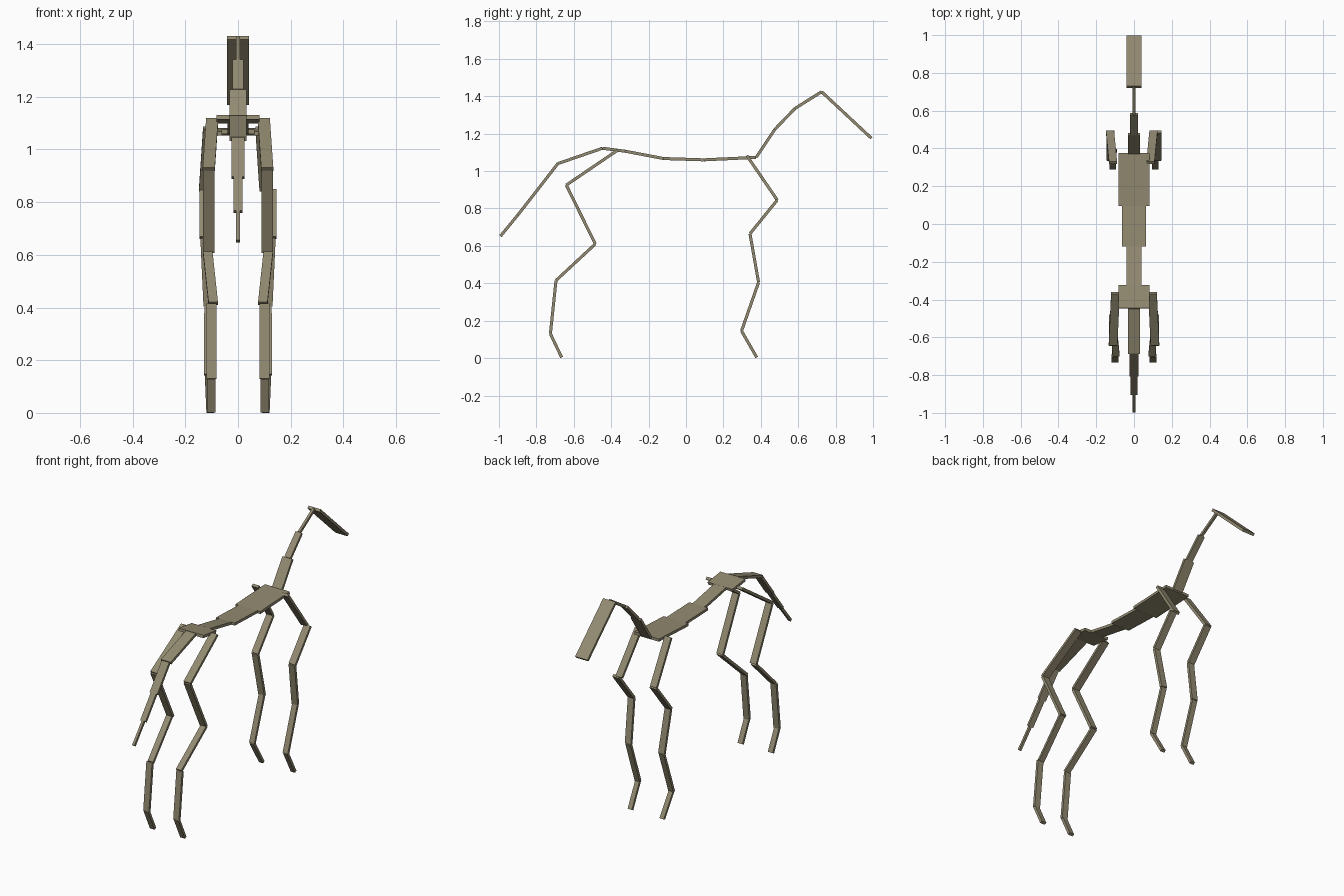
import bpy
from mathutils import Vector

if "Cube" in bpy.data.objects:
    bpy.data.objects.remove(bpy.data.objects["Cube"])

mat = bpy.data.materials.new("olive_bone")
mat.use_nodes = True
color = (0.29, 0.255, 0.165, 1)
mat.diffuse_color = color
mat.node_tree.nodes["Principled BSDF"].inputs["Base Color"].default_value = color

THICK = 0.016
QUADS = [(0, 1, 2, 3), (7, 6, 5, 4), (0, 4, 5, 1), (1, 5, 6, 2), (2, 6, 7, 3), (3, 7, 4, 0)]


def board(name, a, b, width):
    """Flat plank from a to b, its width along x."""
    a, b = Vector(a), Vector(b)
    d = b - a
    normal = Vector((0, -d.z, d.y)).normalized() * THICK / 2
    side = Vector((width / 2, 0, 0))
    verts = [p + side * s + normal * t for p in (a, b)
             for s, t in ((-1, -1), (1, -1), (1, 1), (-1, 1))]
    mesh = bpy.data.meshes.new(name)
    mesh.from_pydata(verts, [], QUADS)
    # consistent outward faces
    import bmesh
    bm = bmesh.new()
    bm.from_mesh(mesh)
    bmesh.ops.recalc_face_normals(bm, faces=bm.faces)
    bm.to_mesh(mesh)
    bm.free()
    mesh.materials.append(mat)
    obj = bpy.data.objects.new(name, mesh)
    bpy.context.collection.objects.link(obj)


# Spine from tail tip to head: name, end (y, z), width
start = (-0.992, 0.652)
spine = [
    ("tail_tip", (-0.9, 0.764), 0.015),
    ("tail_middle", (-0.8, 0.892), 0.035),
    ("tail_base", (-0.685, 1.04), 0.05),
    ("rump", (-0.447, 1.122), 0.066),
    ("pelvis", (-0.325, 1.106), 0.165),
    ("loin", (-0.12, 1.067), 0.08),
    ("back", (0.095, 1.06), 0.125),
    ("chest", (0.375, 1.073), 0.165),
    ("neck_base", (0.475, 1.223), 0.065),
    ("neck_middle", (0.583, 1.335), 0.04),
    ("neck_top", (0.725, 1.424), 0.015),
    ("head", (0.992, 1.175), 0.082),
]
for name, end, width in spine:
    board(name, (0, *start), (0, *end), width)
    start = end

# Legs: name, x at start, x at end, end (y, z), width
hind = [
    ("hip", 0.098, 0.111, (-0.64, 0.925), 0.046),
    ("thigh", 0.111, 0.111, (-0.485, 0.61), 0.042),
    ("shin", 0.115, 0.094, (-0.695, 0.415), 0.036),
    ("cannon", 0.1, 0.1, (-0.725, 0.13), 0.038),
    ("foot", 0.101, 0.101, (-0.665, 0.004), 0.032),
]
fore = [
    ("shoulder", 0.111, 0.127, (0.488, 0.845), 0.043),
    ("upper_arm", 0.124, 0.124, (0.342, 0.665), 0.043),
    ("forearm", 0.123, 0.111, (0.388, 0.405), 0.04),
    ("cannon", 0.111, 0.112, (0.297, 0.145), 0.034),
    ("foot", 0.112, 0.106, (0.378, 0.004), 0.028),
]
for kind, top, parts in (("hind", (-0.365, 1.112), hind), ("fore", (0.325, 1.083), fore)):
    for label, s in (("left", 1), ("right", -1)):
        start = top
        for name, x0, x1, end, width in parts:
            # the left shoulder sits closer to the chest
            shift = -0.024 if (name, s) == ("shoulder", 1) else 0
            board(f"{kind}_{name}_{label}", (s * x0 + shift, *start),
                  (s * x1 + shift, *end), width)
            start = end
